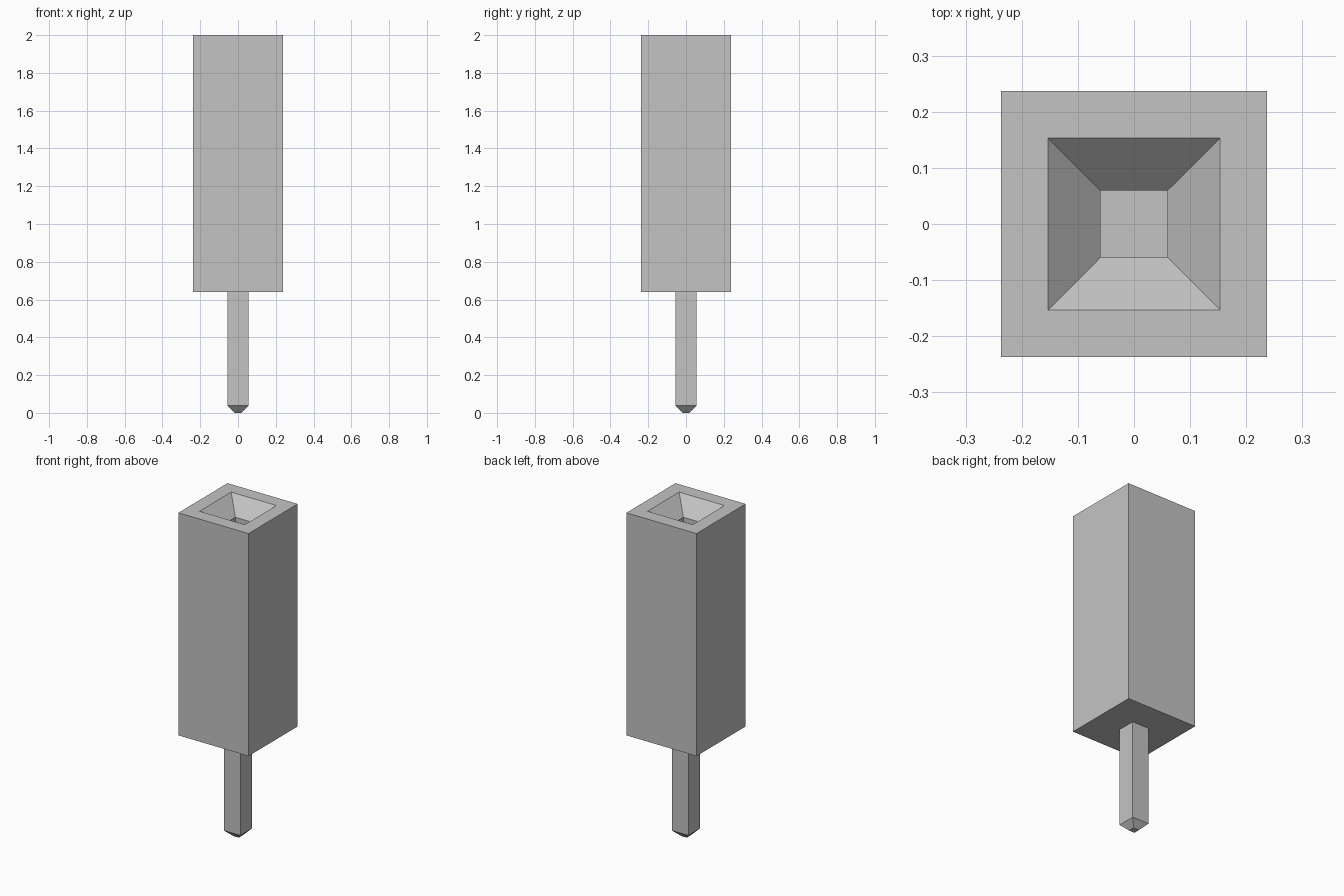
import bpy
import bmesh

cube = bpy.data.objects.get("Cube")
if cube:
    bpy.data.objects.remove(cube, do_unlink=True)

# Single grey plastic colour
GREY = (0.55, 0.55, 0.55, 1.0)
grey = bpy.data.materials.new("plain grey")
grey.use_nodes = True
grey.diffuse_color = GREY
grey.node_tree.nodes["Principled BSDF"].inputs["Base Color"].default_value = GREY


def square_loft(name, profile):
    """Skin a chain of squares given as (half width, height), capping both ends."""
    bm = bmesh.new()
    rings = [[bm.verts.new((sx * h, sy * h, z))
              for sx, sy in ((-1, -1), (1, -1), (1, 1), (-1, 1))]
             for h, z in profile]
    for lower, upper in zip(rings, rings[1:]):
        for i in range(4):
            j = (i + 1) % 4
            bm.faces.new((lower[i], lower[j], upper[j], upper[i]))
    bm.faces.new(rings[0][::-1])
    bm.faces.new(rings[-1])
    bmesh.ops.recalc_face_normals(bm, faces=bm.faces)
    mesh = bpy.data.meshes.new(name)
    bm.to_mesh(mesh)
    bm.free()
    mesh.materials.append(grey)
    obj = bpy.data.objects.new(name, mesh)
    bpy.context.collection.objects.link(obj)
    return obj


BASE, TOP = 0.64, 2.0
HALF, MOUTH, SHAFT = 0.237, 0.153, 0.06

# Socket housing: outer walls, rim, tapered mouth, then the straight shaft
square_loft("socket_housing", [
    (HALF, BASE), (HALF, TOP), (MOUTH, TOP),
    (SHAFT, TOP - 0.093), (SHAFT, 0.95),
])

# Square pin with a chamfered tip, seated slightly into the housing
square_loft("pin", [
    (0.019, 0), (0.056, 0.038), (0.056, BASE + 0.01),
])
